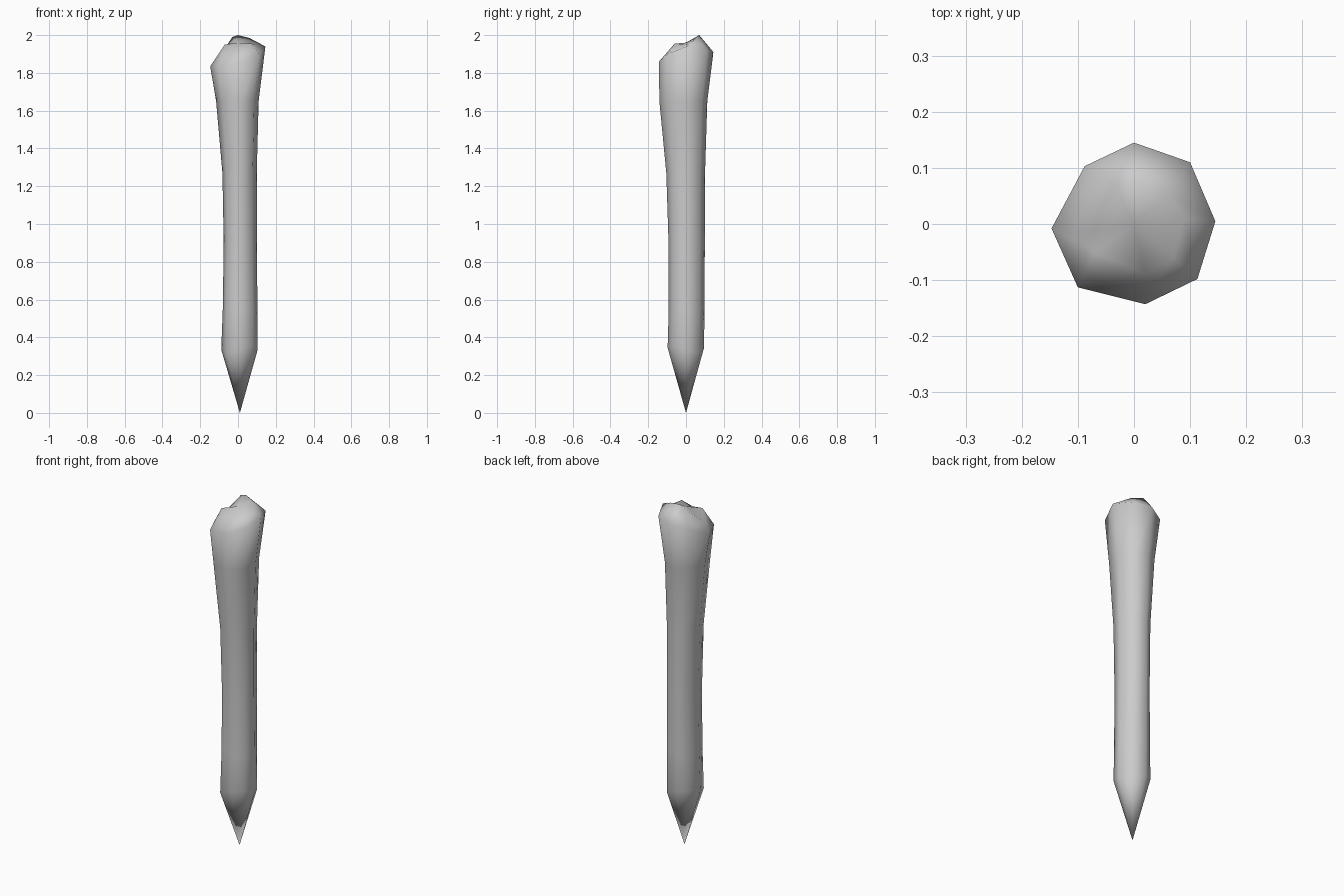
import bpy, bmesh

if "Cube" in bpy.data.objects:
    bpy.data.objects.remove(bpy.data.objects["Cube"])

wood = bpy.data.materials.new("plain_grey")
wood.diffuse_color = (0.6, 0.6, 0.6, 1)
wood.use_nodes = True
wood.node_tree.nodes["Principled BSDF"].inputs["Base Color"].default_value = wood.diffuse_color

# Uneven eight-sided outline, and the height of the broken rim at each corner
outline = [(0.145, 0.005), (0.10, 0.11), (0.0, 0.145), (-0.088, 0.103),
           (-0.147, -0.008), (-0.10, -0.113), (0.02, -0.143), (0.113, -0.098)]
rim_z = [1.94, 1.92, 1.91, 1.89, 1.835, 1.84, 1.86, 1.90]

# Shaft sections: height, x min, x max, y min, y max
sections = [
    (0.335, -0.088, 0.105, -0.098, 0.095),
    (0.55, -0.080, 0.104, -0.092, 0.097),
    (0.90, -0.075, 0.100, -0.093, 0.099),
    (1.27, -0.082, 0.100, -0.105, 0.100),
    (1.65, -0.115, 0.110, -0.142, 0.112),
]

# Splintered inner edge of the broken top
splinters = [(0.09, 0.01, 1.95), (0.06, 0.053, 1.985), (0.0, 0.07, 2.0),
             (-0.03, 0.068, 1.99), (-0.10, -0.015, 1.885), (-0.07, -0.05, 1.95),
             (0.02, -0.09, 1.92), (0.07, -0.06, 1.955)]

bm = bmesh.new()
rings = []
for z, x0, x1, y0, y1 in sections:
    ring = []
    for i, (x, y) in enumerate(outline):
        px = x / 0.146 * (x1 if x > 0 else -x0)
        py = y / 0.144 * (y1 if y > 0 else -y0)
        # the shoulder above the point is slightly uneven
        dz = (0.0, -0.02, 0.01, 0.02)[i % 4] if z < 0.4 else 0
        ring.append(bm.verts.new((px, py, z + dz)))
    rings.append(ring)
rings.append([bm.verts.new((x, y, z)) for (x, y), z in zip(outline, rim_z)])
rings.append([bm.verts.new(p) for p in splinters])

# Skin between sections
for low, high in zip(rings, rings[1:]):
    for i in range(8):
        j = (i + 1) % 8
        bm.faces.new((low[i], low[j], high[j], high[i]))

# Sharpened point and sunken top
tip = bm.verts.new((0.01, 0.0, 0.0))
hollow = bm.verts.new((0.0, 0.0, 1.96))
for i in range(8):
    j = (i + 1) % 8
    bm.faces.new((tip, rings[0][j], rings[0][i]))
    bm.faces.new((hollow, rings[-1][i], rings[-1][j]))
for f in bm.faces:
    f.smooth = True
bmesh.ops.recalc_face_normals(bm, faces=bm.faces[:])

mesh = bpy.data.meshes.new("wooden_stake")
bm.to_mesh(mesh)
bm.free()
mesh.materials.append(wood)
stake = bpy.data.objects.new("wooden_stake", mesh)
bpy.context.collection.objects.link(stake)
